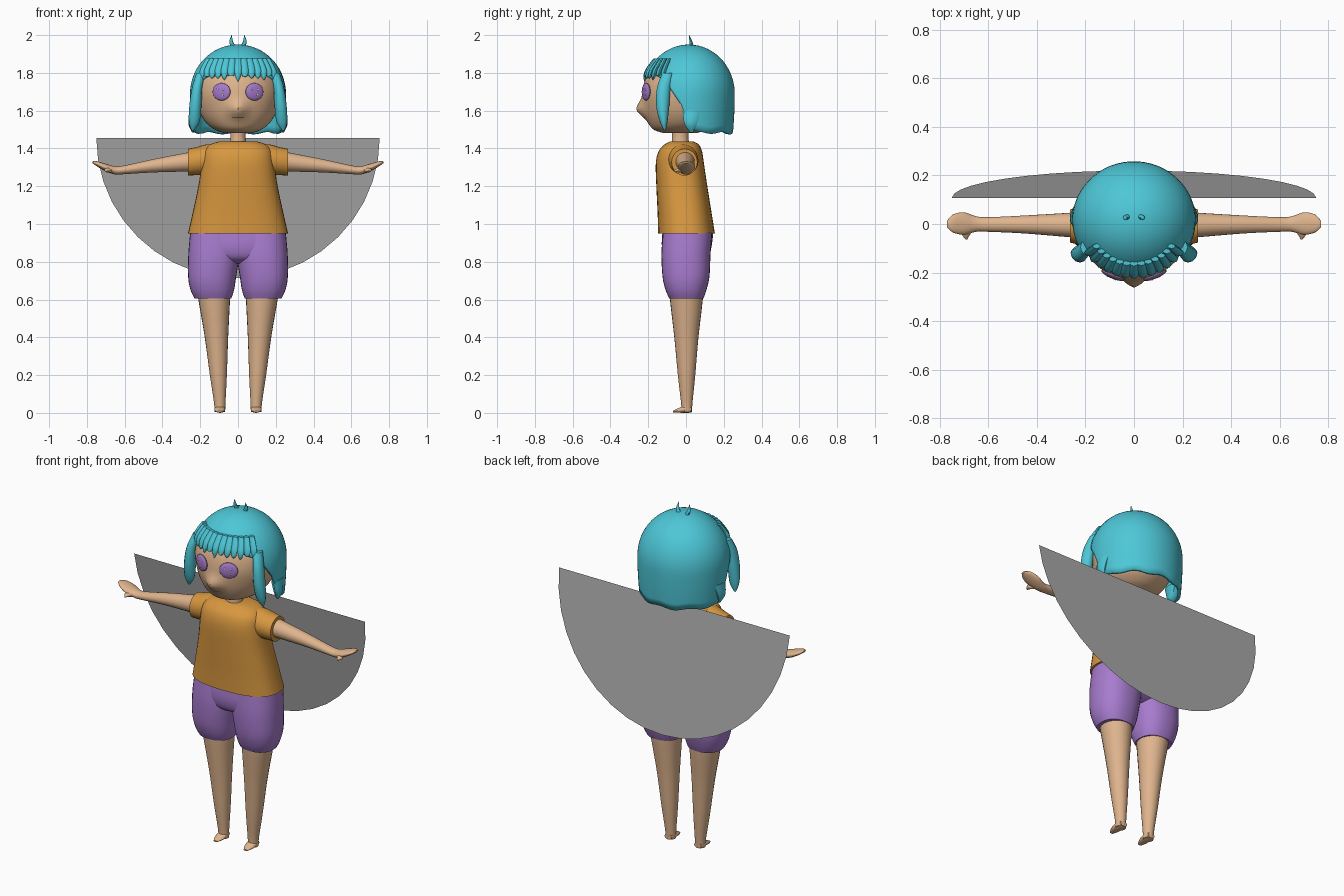
import bpy, bmesh, math
from mathutils import Vector, Matrix

if "Cube" in bpy.data.objects:
    bpy.data.objects.remove(bpy.data.objects["Cube"])


def mat(name, r, g, b):
    m = bpy.data.materials.new(name)
    m.diffuse_color = (r, g, b, 1)
    m.use_nodes = True
    m.node_tree.nodes["Principled BSDF"].inputs["Base Color"].default_value = m.diffuse_color
    return m


SKIN = mat("skin", .74, .46, .27)
HAIR = mat("teal hair", .075, .57, .68)
ORANGE = mat("orange cloth", .68, .31, .05)
PURPLE = mat("purple cloth", .39, .2, .62)
GREY = mat("grey cape", .4, .4, .4)
RIM = mat("eye rim", .2, .14, .2)
WHITE = mat("eye highlight", .85, .85, .85)
MOUTH = mat("mouth brown", .3, .14, .08)


def finish(name, bm, *mats):
    bmesh.ops.recalc_face_normals(bm, faces=bm.faces)
    me = bpy.data.meshes.new(name)
    bm.to_mesh(me)
    bm.free()
    for m in mats:
        me.materials.append(m)
    ob = bpy.data.objects.new(name, me)
    bpy.context.collection.objects.link(ob)
    bpy.context.view_layer.objects.active = ob
    for o in bpy.context.selected_objects:
        o.select_set(False)
    ob.select_set(True)
    bpy.ops.object.shade_smooth_by_angle(angle=math.radians(45))
    return ob


def smooth_rows(keys, n):
    """Catmull-Rom through key rows."""
    k = [Vector(x) for x in keys]
    out = []
    for i in range(len(k) - 1):
        a, b, c, d = k[max(i - 1, 0)], k[i], k[i + 1], k[min(i + 2, len(k) - 1)]
        for j in range(n):
            t = j / n
            out.append(.5 * (2 * b + (c - a) * t + (2 * a - 5 * b + 4 * c - d) * t * t
                             + (3 * b - a - 3 * c + d) * t ** 3))
    return out + [k[-1]]


def loft(name, keys, m, axis='z', side=1, power=2.0, segs=24, n=4, tweak=None):
    """keys: (position on axis, centre u, centre v, radius u, radius v)."""
    bm = bmesh.new()
    rings = []
    for t, cu, cv, ru, rv in smooth_rows(keys, n):
        ring = []
        for i in range(segs):
            a = 2 * math.pi * i / segs
            c, s = math.cos(a), math.sin(a)
            u = cu + ru * math.copysign(abs(c) ** (2 / power), c)
            v = cv + rv * math.copysign(abs(s) ** (2 / power), s)
            p = {'z': (u, v, t), 'x': (t, u, v), 'y': (u, t, v)}[axis]
            if tweak:
                p = tweak(*p)
            ring.append(bm.verts.new((p[0] * side, p[1], p[2])))
        rings.append(ring)
    for r, q in zip(rings, rings[1:]):
        for i in range(segs):
            j = (i + 1) % segs
            bm.faces.new((r[i], r[j], q[j], q[i]))
    bm.faces.new(rings[0])
    bm.faces.new(rings[-1])
    return finish(name, bm, m)


def fb(z, rx, front, back):
    """Ring given by its front and back y."""
    return (z, 0, (front + back) / 2, rx, (back - front) / 2)


def lerp(x, pts):
    if x <= pts[0][0]:
        return pts[0][1]
    for (a, b), (c, d) in zip(pts, pts[1:]):
        if x <= c:
            return b + (d - b) * (x - a) / (c - a)
    return pts[-1][1]


# head with a pointed nose bump
HEAD = [fb(1.482, .075, -.12, .06), fb(1.50, .125, -.172, .11), fb(1.54, .172, -.2, .16),
        fb(1.61, .21, -.221, .2), fb(1.70, .226, -.23, .215), fb(1.79, .21, -.206, .2),
        fb(1.87, .15, -.145, .15), fb(1.91, .06, -.06, .06)]


def bump(x, z):
    return .042 * math.exp(-(x / .045) ** 2 - ((z - 1.607) / .045) ** 2)


def head_y(x, z):
    rx, cy, ry = (lerp(z, [(k[0], k[i]) for k in HEAD]) for i in (3, 2, 4))
    return cy - ry * math.sqrt(max(0, 1 - (x / rx) ** 2)) - bump(x, z)


loft("head", HEAD, SKIN, segs=48, n=6,
     tweak=lambda x, y, z: (x, y - (bump(x, z) if y < 0 else 0), z))
loft("neck", [(1.40, 0, -.03, .05, .05), (1.45, 0, -.03, .041, .044), (1.52, 0, -.03, .041, .044)], SKIN)

# mouth: thin strip on the face
bm = bmesh.new()
row = [[bm.verts.new((x, head_y(x, z) - .003, z)) for z in (1.561, 1.567)]
       for x in [i * .008 for i in range(-4, 5)]]
for a, b in zip(row, row[1:]):
    bm.faces.new((a[0], b[0], b[1], a[1]))
finish("mouth", bm, MOUTH)

# eyes: flattened balls with a dark rim, plus highlights
for s in (-1, 1):
    turn = Matrix.Translation((s * .087, head_y(.087, 1.70) + .002, 1.70)) @ Matrix.Rotation(s * .4, 4, 'Z')
    bm = bmesh.new()
    bmesh.ops.create_uvsphere(bm, u_segments=28, v_segments=20, radius=1)
    bmesh.ops.rotate(bm, verts=bm.verts, matrix=Matrix.Rotation(math.pi / 2, 3, 'X'))
    for f in bm.faces:
        c = f.calc_center_median()
        f.material_index = 1 if math.hypot(c.x, c.z) > .93 else 0
    bmesh.ops.scale(bm, verts=bm.verts, vec=(.051, .014, .046))
    bm.transform(turn)
    finish("eye", bm, PURPLE, RIM)
    for dx, dz in ((-.018, .014), (.016, .012), (.012, -.016)):
        bm = bmesh.new()
        bmesh.ops.create_uvsphere(bm, u_segments=10, v_segments=6, radius=.005)
        bmesh.ops.scale(bm, verts=bm.verts, vec=(1, .5, 1))
        bm.transform(turn @ Matrix.Translation((dx, -.0125, dz)))
        finish("eye_highlight", bm, WHITE)

# hair cap: open shell whose hem drops from fringe to nape
bm = bmesh.new()
HEM = [(-.19, 1.81), (-.14, 1.77), (-.09, 1.72), (-.02, 1.63), (.02, 1.50), (.06, 1.485), (.25, 1.48)]
cols, rows = 72, 20
grid = []
top = bm.verts.new((0, .015, 1.95))
for i in range(cols):
    a = 2 * math.pi * i / cols
    hem = lerp(.015 + .243 * math.sin(a), HEM) + .006 * math.sin(9 * a)
    col = []
    for j in range(1, rows + 1):
        t = j / rows
        z = 1.95 - (1.95 - hem) * (1 - math.cos(t * math.pi / 2))
        r = math.sqrt(max(0, 1 - ((z - 1.69) / .26) ** 2)) if z > 1.69 else 1 - .9 * (1.69 - z) ** 2
        col.append(bm.verts.new((.254 * r * math.cos(a), .015 + .243 * r * math.sin(a), z)))
    grid.append(col)
for i in range(cols):
    p, q = grid[i], grid[(i + 1) % cols]
    bm.faces.new((top, p[0], q[0]))
    for j in range(rows - 1):
        bm.faces.new((p[j], p[j + 1], q[j + 1], q[j]))
hair = finish("hair_cap", bm, HAIR)
sol = hair.modifiers.new("thickness", 'SOLIDIFY')
sol.thickness = .018
sol.offset = -1

# fringe of tapering strands
for i in range(13):
    a = math.radians(-54 + 9 * i)
    tip = 1.755 + .016 * (i % 2) + .008 * (i % 3)
    x, y = math.sin(a), -math.cos(a)
    loft(f"fringe_{i + 1}", [(1.875, .19 * x, .012 + .175 * y, .016, .01),
                             (1.82, .222 * x, .012 + .213 * y, .021, .013),
                             (1.785, .232 * x, .012 + .226 * y, .015, .011),
                             (tip, .234 * x, .012 + .232 * y, .002, .002)], HAIR, segs=8, n=3)

for s in (-1, 1):
    # side locks and crown tufts
    loft("side_lock", [(1.80, .195, -.095, .025, .03), (1.72, .216, -.118, .028, .036),
                       (1.62, .226, -.123, .032, .034), (1.54, .232, -.118, .028, .02),
                       (1.495, .24, -.112, .006, .004)], HAIR, side=s, segs=12)
    loft("back_lock", [(1.60, .235, .03, .02, .05), (1.53, .246, .025, .017, .035),
                       (1.485, .238, .03, .005, .008)], HAIR, side=s, segs=10)
    loft("crown_tuft", [(1.935, .022, .03, .014, .012), (1.965, .036, .026, .01, .008),
                        (2.0, .034, .016, .001, .001)], HAIR, side=s, segs=8)

    # sleeves
    loft("sleeve", [(.09, -.02, 1.352, .065, .066), (.16, -.015, 1.342, .078, .08),
                    (.22, -.01, 1.333, .076, .074), (.264, -.008, 1.327, .068, .071)],
         ORANGE, axis='x', side=s)
    # arm and mitten hand
    loft("arm", [(.2, -.005, 1.335, .056, .056), (.27, -.004, 1.328, .05, .05),
                 (.45, -.002, 1.308, .037, .035), (.6, -.002, 1.287, .03, .023),
                 (.65, 0, 1.284, .032, .022), (.70, .002, 1.299, .046, .02),
                 (.745, .002, 1.318, .037, .014), (.77, 0, 1.327, .013, .005)], SKIN, axis='x', side=s)
    loft("thumb", [(-.015, .665, 1.285, .02, .014), (-.04, .69, 1.285, .018, .012),
                   (-.064, .69, 1.28, .003, .003)], SKIN, axis='y', side=s, segs=10)
    # shorts leg, bare leg, foot
    loft("shorts_leg", [(.955, .125, .008, .128, .13), (.84, .128, .0, .135, .13),
                        (.72, .137, .0, .127, .124), (.65, .136, 0, .115, .108),
                        (.605, .133, .002, .097, .09)], PURPLE, side=s, power=2.3, segs=32)
    loft("leg", [(.66, .128, .002, .09, .088), (.6, .126, .002, .084, .087),
                 (.4, .114, .002, .062, .064), (.2, .104, .003, .045, .046),
                 (.06, .097, .004, .031, .031), (.004, .096, .004, .028, .027)], SKIN, side=s)
    loft("foot", [(.03, .096, .018, .022, .016), (0, .096, .02, .029, .02),
                  (-.04, .097, .013, .026, .012), (-.07, .098, .006, .012, .005)],
         SKIN, axis='y', side=s, segs=16)

# shirt body and hips
loft("shirt", [fb(.95, .265, -.148, .153), fb(1.05, .242, -.15, .137), fb(1.2, .21, -.157, .113),
               fb(1.32, .192, -.16, .095), fb(1.385, .18, -.145, .085), fb(1.42, .15, -.115, .068),
               fb(1.437, .1, -.085, .04)], ORANGE, power=2.5, segs=40)
loft("shorts_hips", [fb(.955, .25, -.125, .145), fb(.88, .252, -.128, .135),
                     fb(.82, .22, -.11, .115), fb(.79, .13, -.06, .06)], PURPLE, power=2.4, segs=40)

# cape: flat half disc leaning back at the bottom
bm = bmesh.new()
bm.faces.new([bm.verts.new((.75 * math.cos(a), .107 + .113 * math.sin(a), 1.455 - .741 * math.sin(a)))
              for a in [math.pi * i / 20 for i in range(21)]])
finish("cape", bm, GREY)
